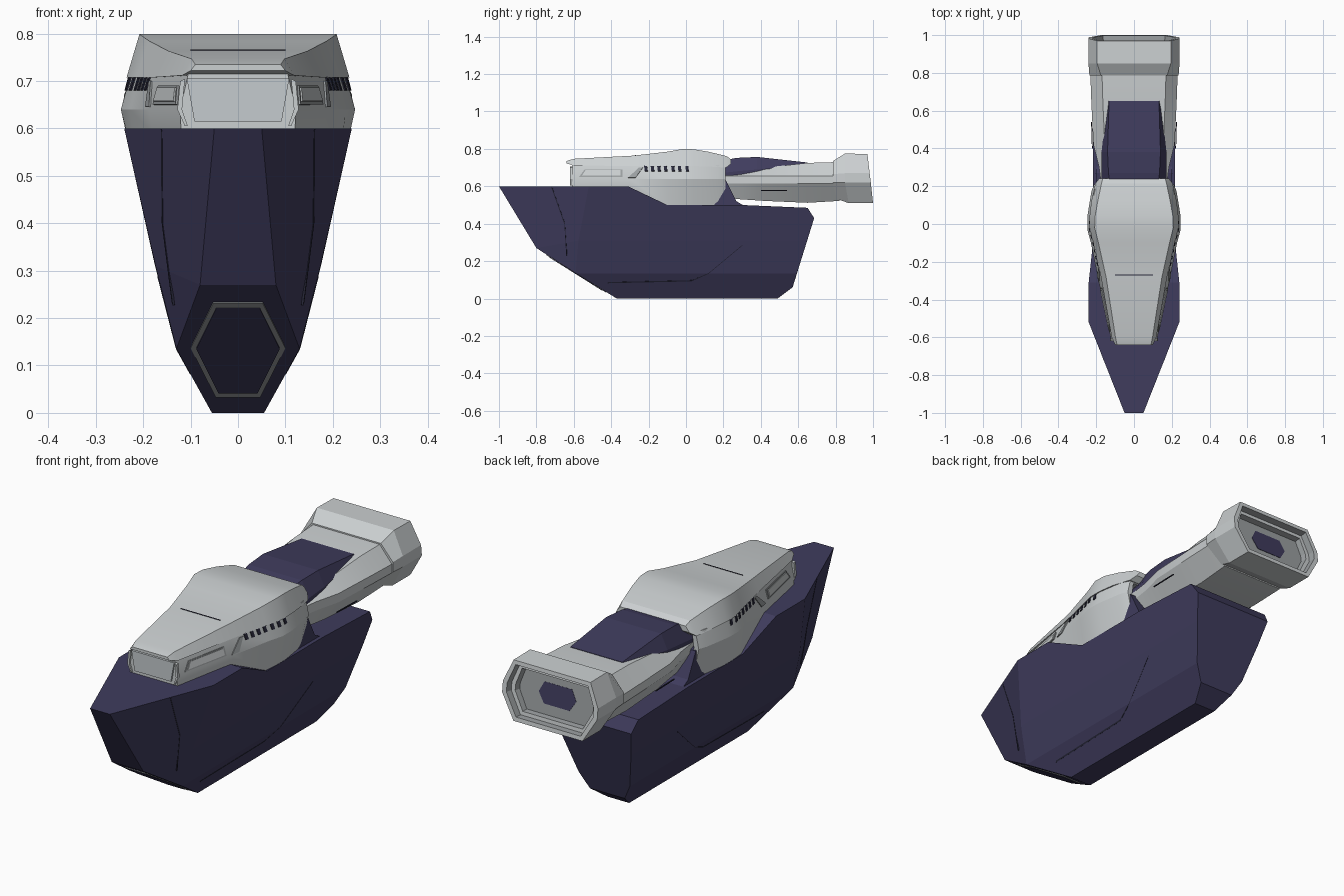
import bpy, bmesh, math
from mathutils import Vector

if "Cube" in bpy.data.objects:
    bpy.data.objects.remove(bpy.data.objects["Cube"])


def material(name, rgb):
    m = bpy.data.materials.new(name)
    m.diffuse_color = (*rgb, 1)
    m.use_nodes = True
    m.node_tree.nodes["Principled BSDF"].inputs["Base Color"].default_value = m.diffuse_color
    return m


NAVY = material("navy hull", (0.050, 0.045, 0.110))
GREY = material("light grey armour", (0.60, 0.63, 0.64))
MID = material("mid grey trim", (0.33, 0.35, 0.36))
DARK = material("dark seam", (0.02, 0.02, 0.04))
WINDOW = material("window grey", (0.56, 0.60, 0.62))


def finish(name, bm, mat, smooth=0):
    bmesh.ops.recalc_face_normals(bm, faces=bm.faces)
    me = bpy.data.meshes.new(name)
    bm.to_mesh(me)
    bm.free()
    ob = bpy.data.objects.new(name, me)
    bpy.context.collection.objects.link(ob)
    for m in (mat if isinstance(mat, list) else [mat]):
        me.materials.append(m)
    if smooth:
        bpy.ops.object.select_all(action='DESELECT')
        ob.select_set(True)
        bpy.context.view_layer.objects.active = ob
        bpy.ops.object.shade_smooth_by_angle(angle=math.radians(smooth))
    return ob


def loft(name, sections, mat, smooth=0, insets=()):
    """Mirrored loft. Each section lists (x, y, z) down the right side.
    insets: (thickness, depth, material index) steps cut into the last cap."""
    bm = bmesh.new()
    rings = []
    for s in sections:
        full = list(s) + [(-x, y, z) for x, y, z in reversed(s)]
        rings.append([bm.verts.new(p) for p in full])
    n = len(rings[0])
    for a, b in zip(rings, rings[1:]):
        for i in range(n):
            j = (i + 1) % n
            bm.faces.new((a[i], a[j], b[j], b[i]))
    bm.faces.new(rings[0])
    cap = bm.faces.new(rings[-1])
    bmesh.ops.recalc_face_normals(bm, faces=bm.faces)
    for thick, depth, idx in insets:
        r = bmesh.ops.inset_individual(bm, faces=[cap], thickness=thick, depth=depth)
        for f in r["faces"] + [cap]:
            f.material_index = idx
    return finish(name, bm, mat, smooth)


def prism(name, profile, half, mat):
    """Side profile of (y, z) points extruded across x."""
    return loft_x(name, [[(s * half, y, z) for y, z in profile] for s in (-1, 1)], mat)


def loft_x(name, rings, mat):
    bm = bmesh.new()
    a, b = [[bm.verts.new(p) for p in r] for r in rings]
    for i in range(len(a)):
        j = (i + 1) % len(a)
        bm.faces.new((a[i], a[j], b[j], b[i]))
    bm.faces.new(a)
    bm.faces.new(b)
    return finish(name, bm, mat)


def plates(name, polys, mat, thick, mirror=True):
    """Thin raised plates lying on a surface."""
    bm = bmesh.new()
    for pts in polys:
        for s in ((1, -1) if mirror else (1,)):
            p = [Vector((s * x, y, z)) for x, y, z in pts]
            n = (p[1] - p[0]).cross(p[2] - p[0]).normalized()
            out = Vector((s, 0, 0)) if mirror else Vector((0, -1, 0))
            if n.dot(out) < 0:
                n = -n
            lo = [bm.verts.new(v - n * 0.004) for v in p]
            hi = [bm.verts.new(v + n * thick) for v in p]
            for i in range(len(p)):
                j = (i + 1) % len(p)
                bm.faces.new((lo[i], lo[j], hi[j], hi[i]))
            bm.faces.new(lo)
            bm.faces.new(hi)
    return finish(name, bm, mat)


def lerp(table, t):
    for (a, x), (b, y) in zip(table, table[1:]):
        if t <= b:
            return x + (y - x) * (t - a) / (b - a)
    return table[-1][1]


# Hull: convex body, then a stepped notch cut out of the top
SIDE = [(0, 0.055), (0.135, 0.13), (0.31, 0.175), (0.6, 0.24)]
bow = [(0.05, -1, 0.6), (0.08, -0.8, 0.27), (0.13, -0.59, 0.135),
       (0.055, -0.37, 0), (0.174, -0.575, 0.31), (0.24, -0.52, 0.6)]
stern = [(lerp(SIDE, z), y, z) for y, z in
         [(0.49, 0), (0.57, 0.06), (0.593, 0.135), (0.648, 0.31), (0.738, 0.6)]]
bm = bmesh.new()
for x, y, z in bow + stern:
    bm.verts.new((x, y, z))
    bm.verts.new((-x, y, z))
bmesh.ops.convex_hull(bm, input=bm.verts)
bmesh.ops.dissolve_limit(bm, angle_limit=0.02, verts=bm.verts, edges=bm.edges)
hull = finish("hull", bm, NAVY)
cutter = prism("hull_notch_cutter", [(-0.10, 0.5), (-0.52, 0.7), (0.9, 0.7), (0.9, 0.375),
                                     (0.72, 0.375), (0.65, 0.485), (0.3, 0.5)], 0.5, NAVY)
mod = hull.modifiers.new("notch", 'BOOLEAN')
mod.operation, mod.solver, mod.object = 'DIFFERENCE', 'EXACT', cutter
cutter.hide_render = True
cutter.hide_set(True)
prism("hull_rear_fin", [(0.15, 0.49), (0.17, 0.64), (0.215, 0.63), (0.235, 0.59),
                        (0.27, 0.52), (0.32, 0.49)], 0.20, NAVY)


# Hull seams: thin strips following the sides and the bow
def strip(path, xf, w=0.003):
    return [[(xf(y, z), y, z) for y, z in
             ((y0, z0 - w), (y1, z1 - w), (y1 + w, z1 + w), (y0 + w, z0 + w))]
            for (y0, z0), (y1, z1) in zip(path, path[1:])]


def hull_x(y, z):
    return lerp(SIDE, z)


def bow_x(y, z):
    return 0.05 + (0.0627 * (y + 1) + 0.0236 * (z - 0.6)) / 0.1584


plates("hull_side_seam", strip([(-0.42, 0.085), (0.03, 0.095), (0.12, 0.135), (0.3, 0.285)],
                               hull_x), DARK, 0.001)
plates("bow_seam", strip([(-0.72, 0.597), (-0.65, 0.40), (-0.64, 0.23)], bow_x), DARK, 0.001)


# Hexagonal port on the sloping underside of the bow
def port(w1, w2, top, bottom):
    half = [(w1, top), (w2, 0.14), (w1 - 0.005, bottom)]
    ring = half + [(-x, z) for x, z in reversed(half)]
    return [[(x, -0.8 + (0.27 - z) / 0.27 * 0.43, z) for x, z in ring]]


plates("bow_port_ring", port(0.052, 0.100, 0.235, 0.036), MID, 0.004, False)
plates("bow_port_cover", port(0.046, 0.088, 0.225, 0.046), NAVY, 0.006, False)

# Cabin body: y, shoulder, widest and base half widths, base height
BODY = [(-0.61, 0.105, 0.122, 0.12, 0.59), (-0.30, 0.166, 0.188, 0.18, 0.59),
        (-0.10, 0.208, 0.228, 0.210, 0.50), (-0.03, 0.226, 0.247, 0.215, 0.495),
        (0.04, 0.228, 0.247, 0.215, 0.495), (0.17, 0.212, 0.226, 0.195, 0.495),
        (0.21, 0.195, 0.212, 0.19, 0.54)]
loft("cabin_body", [[(b, y, 0.715), (c, y, 0.64), (d, y, zb)] for y, b, c, d, zb in BODY],
     [GREY, MID], 20, [(0.025, 0, 0), (0.01, -0.04, 1)])

# Cabin roof: y, crown half width and height, eave half width and height
ROOF = [(-0.64, 0.090, 0.735, 0.100, 0.722), (-0.60, 0.098, 0.747, 0.118, 0.712),
        (-0.28, 0.148, 0.764, 0.175, 0.708), (-0.10, 0.188, 0.785, 0.215, 0.708),
        (-0.02, 0.208, 0.799, 0.235, 0.708), (0.04, 0.206, 0.798, 0.235, 0.708),
        (0.12, 0.192, 0.785, 0.226, 0.706), (0.215, 0.172, 0.762, 0.205, 0.70),
        (0.24, 0.166, 0.745, 0.185, 0.72)]
loft("cabin_roof", [[(a, y, zt), (b, y, zb)] for y, a, zt, b, zb in ROOF], GREY, 20)
bpy_seams = [[(-w, y - 0.002, z), (w, y - 0.002, z), (w, y + 0.002, z), (-w, y + 0.002, z)]
             for y, w, z in ((-0.27, 0.10, 0.766),)]
plates("roof_seam", bpy_seams, DARK, 0.001, False)

# Front window with slanted side posts
plates("front_window", [[(-0.108, -0.612, 0.705), (0.108, -0.612, 0.705),
                         (0.092, -0.612, 0.615), (-0.092, -0.612, 0.615)]], WINDOW, 0.006, False)
for s, side in ((1, "right"), (-1, "left")):
    plates("window_post_" + side, [[(s * 0.112, -0.61, 0.705), (s * 0.122, -0.61, 0.70),
                                    (s * 0.128, -0.61, 0.64), (s * 0.112, -0.61, 0.605),
                                    (s * 0.106, -0.61, 0.605), (s * 0.118, -0.61, 0.64)]],
           GREY, 0.009, False)


# Cabin side details
def cabin_x(y, z):
    b = lerp([(r[0], r[1]) for r in BODY], y)
    c = lerp([(r[0], r[2]) for r in BODY], y)
    return c + (b - c) * (z - 0.64) / 0.075


def patch(pts):
    return [(cabin_x(y, z), y, z) for y, z in pts]


plates("cabin_side_panel", [patch([(-0.57, 0.65), (-0.34, 0.65), (-0.34, 0.69), (-0.54, 0.69)])],
       MID, 0.004)
plates("cabin_side_panel_cover", [patch([(-0.555, 0.656), (-0.35, 0.656), (-0.35, 0.685),
                                         (-0.535, 0.685)])], GREY, 0.007)
plates("vent_slots", [patch([(y, 0.68), (y + 0.016, 0.68), (y + 0.012, 0.71), (y - 0.004, 0.71)])
                      for y in (-0.22, -0.185, -0.15, -0.115, -0.075, -0.04, 0.0)], DARK, 0.003)
plates("side_hatch", [patch([(-0.31, 0.645), (-0.27, 0.645), (-0.23, 0.70), (-0.25, 0.70)])],
       MID, 0.004)

# Barrel running back from the cabin: y, top width, top, widest, base width, base
BARREL = [(0.15, 0.13, 0.675, 0.165, 0.13, 0.54), (0.30, 0.145, 0.685, 0.185, 0.14, 0.53),
          (0.42, 0.155, 0.70, 0.215, 0.15, 0.522), (0.65, 0.165, 0.725, 0.226, 0.155, 0.512),
          (0.82, 0.170, 0.73, 0.232, 0.160, 0.522)]
loft("barrel", [[(a, y, zt), (c, y, 0.655), (c, y, 0.615), (d, y, zb)]
                for y, a, zt, c, d, zb in BARREL], GREY, 25)
plates("barrel_seam", [[(0.222, 0.40, 0.58), (0.226, 0.54, 0.58),
                        (0.226, 0.54, 0.576), (0.222, 0.40, 0.576)]], DARK, 0.001)

# Navy hump on top of the barrel
loft("barrel_hump", [[(a, y, zt), (b, y, zb), (b, y, zb - 0.05)] for y, a, zt, b, zb in
                     [(0.18, 0.125, 0.735, 0.17, 0.67), (0.27, 0.135, 0.752, 0.172, 0.68),
                      (0.38, 0.140, 0.757, 0.172, 0.69), (0.65, 0.132, 0.727, 0.142, 0.715)]],
     NAVY)

# Flared nozzle with a stepped recess
loft("nozzle", [[(0.175, 0.785, 0.735), (0.236, 0.785, 0.665), (0.236, 0.785, 0.62), (0.165, 0.785, 0.54)],
                [(0.195, 0.85, 0.775), (0.241, 0.85, 0.67), (0.241, 0.85, 0.62), (0.175, 0.87, 0.51)],
                [(0.195, 0.97, 0.773), (0.241, 0.982, 0.67), (0.241, 0.988, 0.62), (0.175, 1.0, 0.51)]],
     [GREY, MID], 0, [(0.022, 0, 0), (0.004, -0.03, 1), (0.02, 0, 0), (0.006, -0.025, 1)])
half = [(0.07, 0.925, 0.69), (0.095, 0.931, 0.642), (0.065, 0.937, 0.595)]
loft("nozzle_core", [[(x, y - 0.04, z) for x, y, z in half], half], NAVY)
